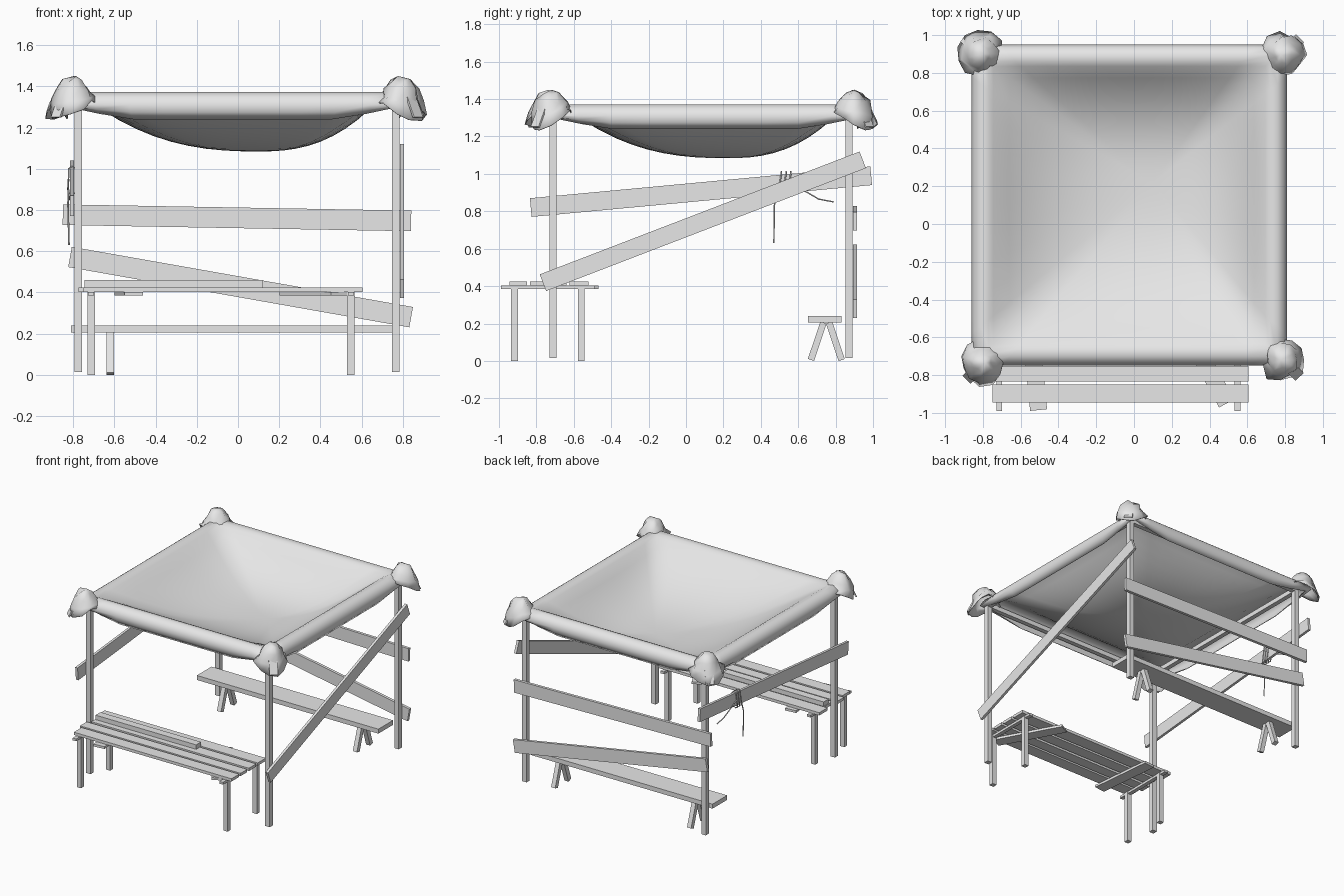
import bpy, bmesh, math, random
from mathutils import Vector, Matrix

random.seed(4)
cube = bpy.data.objects.get("Cube")
if cube:
    bpy.data.objects.remove(cube)

grey = bpy.data.materials.new("plain_grey")
grey.use_nodes = True
grey.diffuse_color = (0.8, 0.8, 0.8, 1)
grey.node_tree.nodes["Principled BSDF"].inputs["Base Color"].default_value = (0.8, 0.8, 0.8, 1)


def finish(name, bm):
    bmesh.ops.recalc_face_normals(bm, faces=bm.faces)
    mesh = bpy.data.meshes.new(name)
    bm.to_mesh(mesh)
    bm.free()
    mesh.materials.append(grey)
    obj = bpy.data.objects.new(name, mesh)
    bpy.context.collection.objects.link(obj)
    return obj


def board(name, p, q, width, thick, normal):
    """Box running from p to q, with its thickness along normal."""
    p, q, n = Vector(p), Vector(q), Vector(normal)
    d = q - p
    n = (n - d * (n.dot(d) / d.length_squared)).normalized()
    u = d.normalized()
    axes = Matrix((u, n.cross(u), n)).transposed().to_4x4()
    size = Matrix.Diagonal((d.length, width, thick, 1))
    bm = bmesh.new()
    bmesh.ops.create_cube(bm, size=1, matrix=Matrix.Translation((p + q) / 2) @ axes @ size)
    return finish(name, bm)


def cloth(name, rings, tip=None):
    """Skin closed rings of points into thin smooth fabric."""
    bm = bmesh.new()
    rows = [[bm.verts.new(co) for co in ring] for ring in rings]
    n = len(rows[0])
    for a, b in zip(rows, rows[1:]):
        for i in range(n):
            j = (i + 1) % n
            bm.faces.new((a[i], a[j], b[j], b[i]))
    if tip:
        t = bm.verts.new(tip)
        for i in range(n):
            bm.faces.new((rows[-1][i], rows[-1][(i + 1) % n], t))
    obj = finish(name, bm)
    for f in obj.data.polygons:
        f.use_smooth = True
    skin = obj.modifiers.new("thickness", "SOLIDIFY")
    skin.thickness = 0.006
    return obj


def rope(name, pts, closed=False):
    cu = bpy.data.curves.new(name, "CURVE")
    cu.dimensions = "3D"
    cu.bevel_depth = 0.004
    cu.bevel_resolution = 1
    sp = cu.splines.new("POLY")
    sp.points.add(len(pts) - 1)
    for point, co in zip(sp.points, pts):
        point.co = (*co, 1)
    sp.use_cyclic_u = closed
    cu.materials.append(grey)
    bpy.context.collection.objects.link(bpy.data.objects.new(name, cu))


# Corner posts and the beams joining them
PX, PY = (-0.775, 0.765), (-0.712, 0.872)
for x, sx in zip(PX, ("right", "left")):
    for y, sy in zip(PY, ("front", "back")):
        board(f"post_{sy}_{sx}", (x, y, 0.015), (x, y, 1.36), 0.038, 0.038, (0, 1, 0))
    board(f"side_beam_{sx}", (x, PY[0], 1.31), (x, PY[1], 1.31), 0.035, 0.035, (0, 0, 1))
for y, sy in zip(PY, ("front", "back")):
    board(f"cross_beam_{sy}", (PX[0], y, 1.31), (PX[1], y, 1.31), 0.035, 0.035, (0, 0, 1))

# Slanted boards nailed to the outside of the posts
board("back_rail_upper", (-0.85, 0.903, 0.777), (0.84, 0.903, 0.747), 0.1, 0.022, (0, 1, 0))
board("back_rail_lower", (-0.815, 0.903, 0.572), (0.84, 0.903, 0.28), 0.1, 0.022, (0, 1, 0))
board("side_rail", (-0.805, -0.83, 0.82), (-0.805, 0.99, 0.99), 0.1, 0.02, (1, 0, 0))
board("side_brace", (0.795, -0.765, 0.418), (0.795, 0.945, 1.075), 0.095, 0.02, (1, 0, 0))

# Sagging canopy with its rim rolled over the beams
X0, X1, Y0, Y1 = -0.86, 0.81, -0.75, 0.95
N = 10


def square():
    """Unit square walk, giving u, v and the place along the side."""
    for k in range(4):
        for i in range(N):
            t = 2 * i / N - 1
            yield [(t, -1, t), (1, t, t), (-t, 1, t), (-1, -t, t)][k]


def on_rim(u, v, inset):
    hx, hy = (X1 - X0) / 2 - inset, (Y1 - Y0) / 2 - inset
    return (X0 + X1) / 2 + u * hx, (Y0 + Y1) / 2 + v * hy


rings = []
rim = [(0.03, 1.24), (0.006, 1.275), (0, 1.31), (0.015, 1.345), (0.05, 1.372), (0.09, 1.367)]
for row, (inset, z) in enumerate(rim):
    lift = (0.06, 0.03, 0, 0, 0, 0)[row]
    rings.append([(*on_rim(u, v, inset), z + lift * max(0, abs(t) - 0.65) / 0.35)
                  for u, v, t in square()])
LOW = Vector((0.1, 0.22))
for step in range(10, 0, -1):
    s = step / 10
    ring = []
    for u, v, t in square():
        co = LOW.lerp(Vector(on_rim(u, v, 0.115)), s)
        round_part = 1 - (1 - abs(u * s) ** 2.5) * (1 - abs(v * s) ** 2.5)
        ring.append((*co, 1.09 + 0.265 * (0.5 * s ** 2.5 + 0.5 * round_part)))
    rings.append(ring)
cloth("canopy", rings, (*LOW, 1.09))

# Bunched cloth tied over each post top
corners = [(-0.8, -0.735), (0.79, -0.72), (-0.81, 0.9), (0.79, 0.895)]
for k, (x, y) in enumerate(corners):
    out = math.atan2(y - 0.1, x)
    rings = []
    for r, z, drop in [(0.125, 1.33, 0.09), (0.105, 1.345, 0.03), (0.085, 1.385, 0), (0.05, 1.425, 0)]:
        ring = []
        for i in range(11):
            a = i * math.tau / 11
            c = max(0, math.cos(a - out))
            rr = r * random.uniform(0.8, 1.08)
            ring.append((x + rr * math.cos(a), y + rr * math.sin(a),
                         z - drop * c + random.uniform(-0.012, 0.012)))
        rings.append(ring)
    cloth(f"corner_wrap_{k + 1}", rings, (x - 0.02 * math.cos(out), y, 1.45))
    # Loose folded tail hanging outward below the knot
    ox, oy = math.cos(out), math.sin(out)
    board(f"corner_tail_{k + 1}", (x + 0.06 * ox, y + 0.06 * oy, 1.37),
          (x + 0.12 * ox, y + 0.12 * oy, 1.25), 0.06, 0.01, (ox, oy, 0))

# Table at the front: four planks, slanted cleats, legs and a loose plank
for k, (y, w, x0) in enumerate([(-0.897, 0.095, -0.75), (-0.792, 0.082, -0.775),
                                (-0.685, 0.09, -0.75), (-0.572, 0.1, -0.78)]):
    board(f"table_plank_{k + 1}", (x0, y, 0.414), (0.605, y, 0.414), w, 0.022, (0, 0, 1))
board("table_loose_plank", (-0.745, -0.655, 0.442), (0.12, -0.655, 0.442), 0.06, 0.035, (0, 0, 1))
board("table_cleat_right", (-0.505, -0.985, 0.394), (-0.555, -0.49, 0.394), 0.09, 0.018, (0, 0, 1))
board("table_cleat_left", (0.49, -0.95, 0.394), (0.24, -0.49, 0.394), 0.09, 0.018, (0, 0, 1))
for x, sx in ((-0.713, "right"), (0.548, "left")):
    for y, sy in ((-0.917, "front"), (-0.56, "back")):
        board(f"table_leg_{sy}_{sx}", (x, y, 0), (x, y, 0.403), 0.036, 0.036, (0, 1, 0))
    board(f"table_end_bar_{sx}", (x, -0.99, 0.394), (x, -0.49, 0.394), 0.03, 0.018, (0, 0, 1))

# Bench at the back on splayed legs
board("bench_seat", (-0.81, 0.742, 0.222), (0.75, 0.742, 0.222), 0.18, 0.035, (0, 0, 1))
for x, sx in ((-0.62, "right"), (0.548, "left")):
    board(f"bench_leg_front_{sx}", (x, 0.668, 0.005), (x, 0.735, 0.205), 0.035, 0.035, (1, 0, 0))
    board(f"bench_leg_back_{sx}", (x, 0.832, 0.005), (x, 0.765, 0.205), 0.035, 0.035, (1, 0, 0))

# Rope wound round the side rail, with two loose ends
for k in range(3):
    y = 0.49 + 0.025 * k
    rope(f"rope_loop_{k + 1}", [(-0.822, y, 0.885), (-0.822, y + 0.02, 1.0), (-0.805, y + 0.02, 1.012),
                                (-0.788, y + 0.02, 1.0), (-0.788, y, 0.885), (-0.805, y, 0.875)], True)
rope("rope_end_long", [(-0.822, 0.49, 0.9), (-0.825, 0.472, 0.83), (-0.82, 0.47, 0.63)])
rope("rope_end_short", [(-0.822, 0.54, 0.95), (-0.825, 0.65, 0.9), (-0.82, 0.71, 0.865), (-0.82, 0.79, 0.85)])
